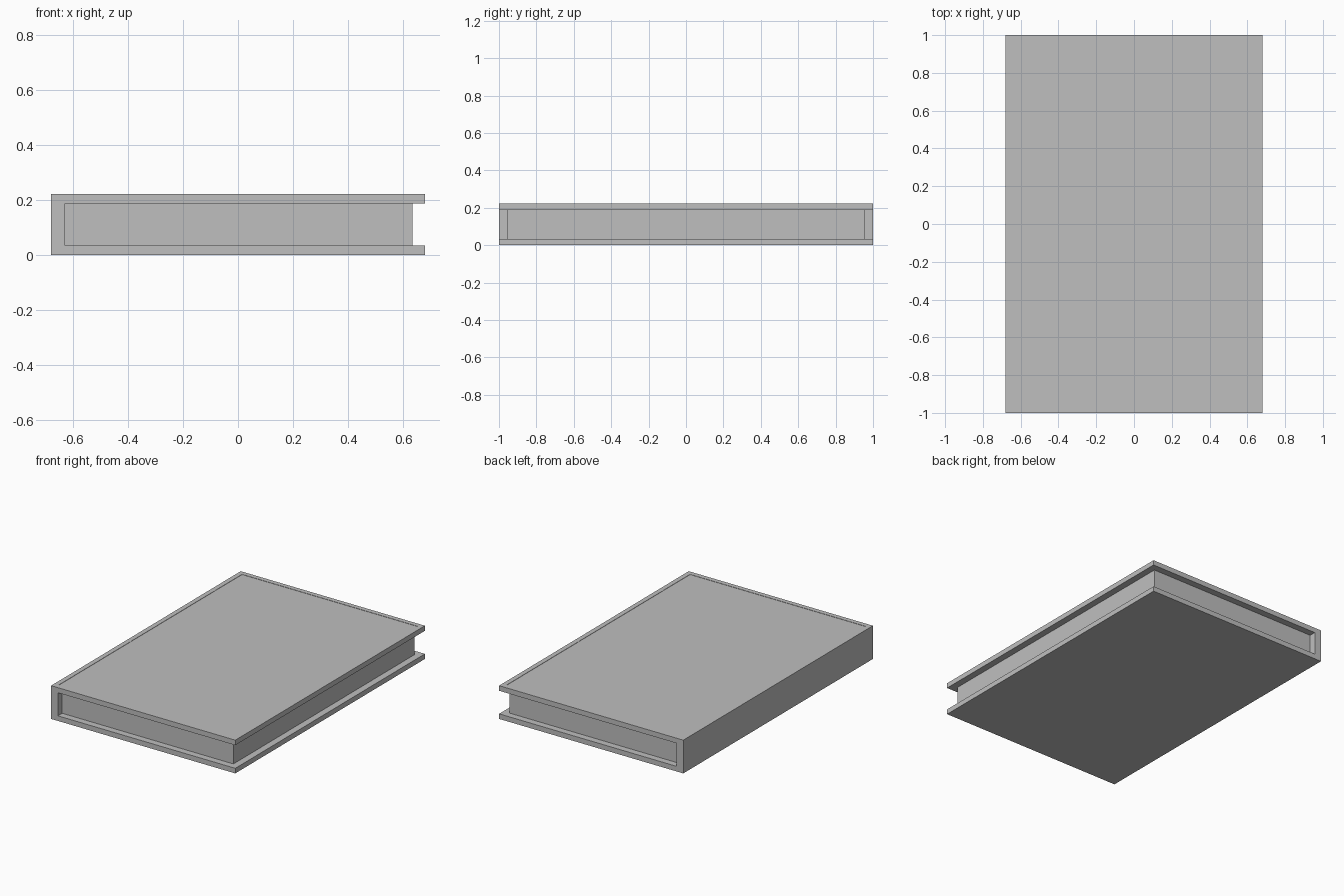
import bpy
import bmesh
from mathutils import Vector

cube = bpy.data.objects.get("Cube")
if cube:
    bpy.data.objects.remove(cube, do_unlink=True)

HALF_W, HALF_L, HEIGHT = 0.68, 1.0, 0.222
BOARD, SPINE, INSET = 0.034, 0.05, 0.045

grey = bpy.data.materials.new("plain grey")
grey.use_nodes = True
colour = (0.52, 0.52, 0.52, 1)
grey.diffuse_color = colour
grey.node_tree.nodes["Principled BSDF"].inputs["Base Color"].default_value = colour


def extrude_profile(name, profile, half_length):
    """Extrude an x-z outline along y, centred on y = 0."""
    bm = bmesh.new()
    face = bm.faces.new([bm.verts.new((x, -half_length, z)) for x, z in profile])
    result = bmesh.ops.extrude_face_region(bm, geom=[face])
    moved = [v for v in result["geom"] if isinstance(v, bmesh.types.BMVert)]
    bmesh.ops.translate(bm, verts=moved, vec=(0, 2 * half_length, 0))
    bmesh.ops.recalc_face_normals(bm, faces=bm.faces)
    return bm


def finish(name, bm):
    mesh = bpy.data.meshes.new(name)
    bm.to_mesh(mesh)
    bm.free()
    mesh.materials.append(grey)
    obj = bpy.data.objects.new(name, mesh)
    bpy.context.collection.objects.link(obj)
    return obj


# Cover: two boards joined by the spine, open on the left
spine_in = -HALF_W + SPINE
upper = HEIGHT - BOARD
cover = extrude_profile("cover", [
    (-HALF_W, 0), (HALF_W, 0), (HALF_W, BOARD), (spine_in, BOARD),
    (spine_in, upper), (HALF_W, upper), (HALF_W, HEIGHT), (-HALF_W, HEIGHT),
], HALF_L)

# Fine border pressed into the upper board
top = max(cover.faces, key=lambda f: f.calc_center_median().z)
bmesh.ops.inset_region(cover, faces=[top], thickness=INSET)
groove = bmesh.ops.extrude_face_region(cover, geom=[top])
bmesh.ops.translate(cover, vec=Vector((0, 0, -0.002)), verts=[
    v for v in groove["geom"] if isinstance(v, bmesh.types.BMVert)])
if top.is_valid:
    bmesh.ops.delete(cover, geom=[top], context="FACES_ONLY")
finish("cover", cover)

# Page block, set back from the board edges
pages = extrude_profile("pages", [
    (spine_in, BOARD), (HALF_W - INSET, BOARD),
    (HALF_W - INSET, upper), (spine_in, upper),
], HALF_L - INSET)
finish("pages", pages)
